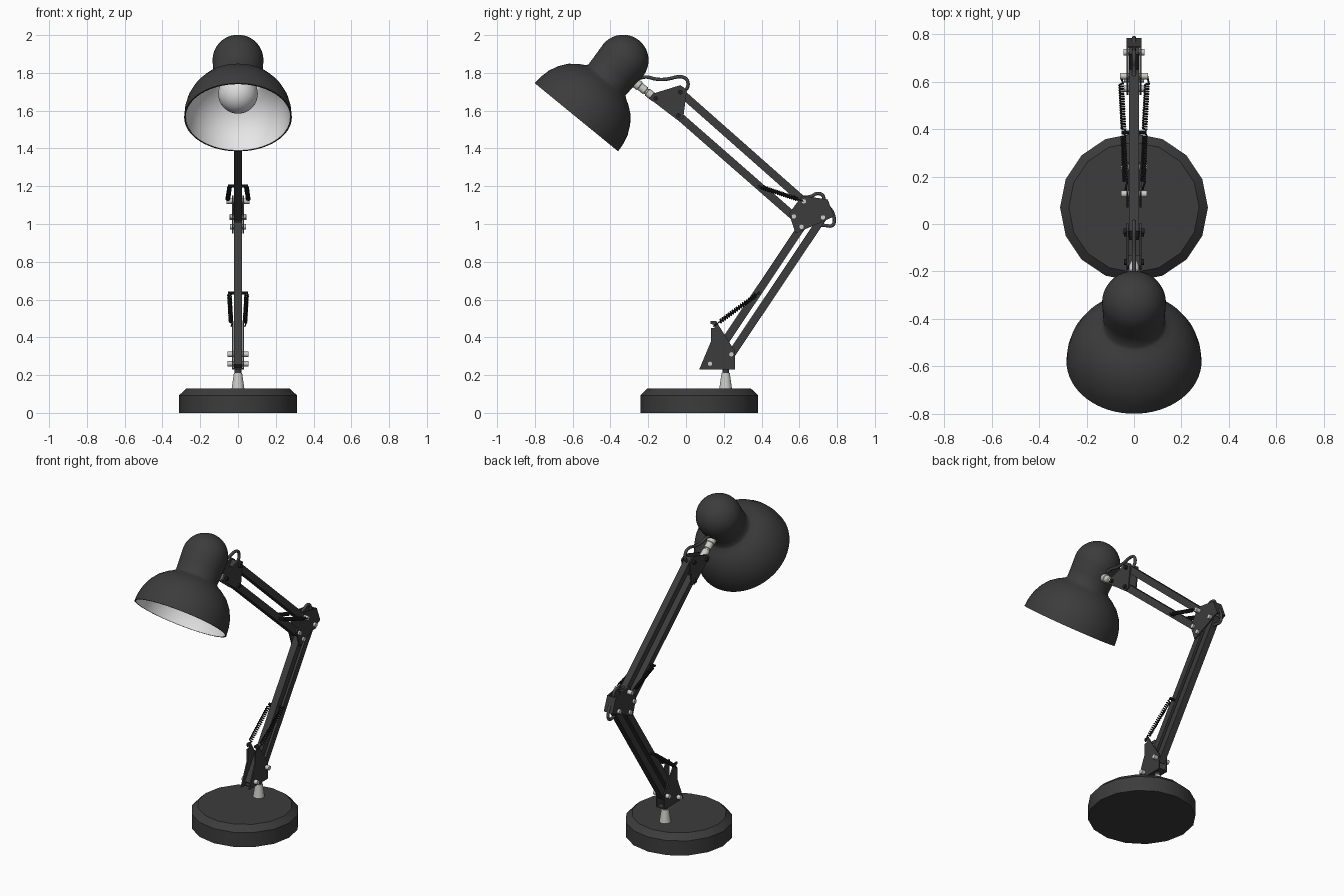
import bpy, bmesh, math
from mathutils import Vector

if "Cube" in bpy.data.objects:
    bpy.data.objects.remove(bpy.data.objects["Cube"])


def material(name, r, g, b):
    m = bpy.data.materials.new(name)
    m.diffuse_color = (r, g, b, 1)
    m.use_nodes = True
    m.node_tree.nodes["Principled BSDF"].inputs["Base Color"].default_value = m.diffuse_color
    return m


DARK = material("dark grey paint", 0.045, 0.045, 0.045)
BLACK = material("black spring", 0.016, 0.016, 0.016)
METAL = material("pale metal", 0.6, 0.6, 0.58)
WHITE = material("white enamel", 0.85, 0.85, 0.85)
BULB = material("bulb glass", 0.72, 0.72, 0.72)
CABLE = material("cable grey", 0.06, 0.06, 0.06)


def finish(name, bm, mat, smooth=None):
    bmesh.ops.recalc_face_normals(bm, faces=bm.faces)
    me = bpy.data.meshes.new(name)
    bm.to_mesh(me)
    bm.free()
    me.materials.append(mat)
    ob = bpy.data.objects.new(name, me)
    bpy.context.collection.objects.link(ob)
    if smooth:
        bpy.ops.object.select_all(action='DESELECT')
        ob.select_set(True)
        bpy.context.view_layer.objects.active = ob
        bpy.ops.object.shade_smooth_by_angle(angle=math.radians(smooth))
    return ob


def lathe(name, profile, origin, axis, mat, n=48, smooth=35):
    """Revolve (radius, height) points around an axis."""
    bm = bmesh.new()
    q = Vector((0, 0, 1)).rotation_difference(Vector(axis).normalized())
    rings = []
    for r, t in profile:
        k = 1 if r < 1e-6 else n
        rings.append([bm.verts.new(Vector(origin) + q @ Vector(
            (r * math.cos(i * math.tau / n), r * math.sin(i * math.tau / n), t)))
            for i in range(k)])
    for a, b in zip(rings, rings[1:]):
        for i in range(n):
            quad = [a[i % len(a)], a[(i + 1) % len(a)], b[(i + 1) % len(b)], b[i % len(b)]]
            bm.faces.new(list(dict.fromkeys(quad)))
    return finish(name, bm, mat, smooth)


def rod(name, a, b, r, mat, n=16):
    d = Vector(b) - Vector(a)
    return lathe(name, [(0, 0), (r, 0), (r, d.length), (0, d.length)], a, d, mat, n)


def prism(name, pts, spans, mat):
    """Extrude a side (y, z) outline over each x span."""
    bm = bmesh.new()
    for x0, x1 in spans:
        lo = [bm.verts.new((x0, y, z)) for y, z in pts]
        hi = [bm.verts.new((x1, y, z)) for y, z in pts]
        bm.faces.new(lo)
        bm.faces.new(hi)
        for i in range(len(pts)):
            j = (i + 1) % len(pts)
            bm.faces.new((lo[i], lo[j], hi[j], hi[i]))
    return finish(name, bm, mat)


def bar(name, a, b, width, half_x, extra=0.018):
    a, b = Vector(a), Vector(b)
    d = (b - a).normalized()
    n = Vector((-d.y, d.x)) * width / 2
    a, b = a - d * extra, b + d * extra
    return prism(name, [a - n, b - n, b + n, a + n], [(-half_x, half_x)], DARK)


def tube(name, pts, r, mat, kind='POLY', res=2):
    cu = bpy.data.curves.new(name, 'CURVE')
    cu.dimensions = '3D'
    cu.bevel_depth, cu.bevel_resolution, cu.use_fill_caps = r, res, True
    s = cu.splines.new(kind)
    s.points.add(len(pts) - 1)
    for p, co in zip(s.points, pts):
        p.co = (*co, 1)
    if kind == 'NURBS':
        s.order_u, s.use_endpoint_u, s.resolution_u = 3, True, 6
    cu.materials.append(mat)
    ob = bpy.data.objects.new(name, cu)
    bpy.context.collection.objects.link(ob)
    bpy.ops.object.select_all(action='DESELECT')
    ob.select_set(True)
    bpy.context.view_layer.objects.active = ob
    bpy.ops.object.convert(target='MESH')


def spring(name, a, b, turns=18, r=0.009):
    """Coil between two points with straight hook ends."""
    a, b = Vector(a), Vector(b)
    d = b - a
    q = Vector((0, 0, 1)).rotation_difference(d.normalized())
    pts = [a]
    for i in range(turns * 8 + 1):
        w = i * math.tau / 8
        t = 0.14 + 0.8 * i / (turns * 8)
        pts.append(a + d * t + q @ Vector((r * math.cos(w), r * math.sin(w), 0)))
    tube(name, pts + [b], 0.004, BLACK, res=1)


# Base and stem
lathe("base", [(0, 0), (0.312, 0), (0.312, 0.093), (0.275, 0.128), (0, 0.128)],
      (0, 0.07, 0), (0, 0, 1), DARK, n=16, smooth=30)
lathe("stem_collar", [(0, 0), (0.034, 0), (0.022, 0.085), (0, 0.085)],
      (0, 0.21, 0.125), (0, 0, 1), METAL, n=24)
rod("stem_pin", (0, 0.21, 0.2), (0, 0.21, 0.25), 0.018, DARK)

# Pivot points in the side plane (y, z)
A1, A2 = (0.127, 0.26), (0.24, 0.31)
E1, E2 = (0.612, 0.985), (0.725, 1.035)
U1, U2 = (0.571, 1.04), (0.624, 1.12)
H1, H2 = (-0.04, 1.575), (-0.03, 1.698)
H3 = (-0.16, 1.665)

# Arms
for nm, a, b in (("lower_arm_front", A1, E1), ("lower_arm_back", A2, E2),
                 ("upper_arm_under", U1, H1), ("upper_arm_top", U2, H2)):
    bar(nm, a, b, 0.042, 0.021)

# Bracket side plates
SIDES = [(0.023, 0.031), (-0.031, -0.023)]
prism("base_bracket", [(0.07, 0.23), (0.26, 0.23), (0.26, 0.325), (0.172, 0.465),
                       (0.16, 0.486), (0.13, 0.486), (0.13, 0.472), (0.15, 0.465),
                       (0.15, 0.45), (0.132, 0.45), (0.132, 0.378)], SIDES, DARK)
prism("base_bracket_floor", [(0.1, 0.23), (0.26, 0.23), (0.26, 0.238), (0.1, 0.238)],
      [(-0.025, 0.025)], DARK)
prism("elbow_bracket", [(0.58, 0.95), (0.785, 1.04), (0.75, 1.13), (0.615, 1.15),
                        (0.545, 1.055)], SIDES, DARK)
prism("elbow_bracket_back", [(0.785, 1.04), (0.75, 1.13), (0.742, 1.127), (0.777, 1.037)],
      [(-0.025, 0.025)], DARK)
prism("head_bracket", [(-0.195, 1.665), (-0.045, 1.55), (-0.015, 1.56), (0.005, 1.71),
                       (-0.03, 1.735), (-0.175, 1.69)], SIDES, DARK)
prism("head_bracket_web", [(-0.19, 1.665), (-0.15, 1.635), (-0.13, 1.68), (-0.172, 1.688)],
      [(-0.025, 0.025)], DARK)

# Bolts
for i, (p, w, m, r) in enumerate(((A1, 0.055, METAL, 0.014), (A2, 0.055, METAL, 0.014),
                                  (E1, 0.042, METAL, 0.014), (E2, 0.045, METAL, 0.014),
                                  (U1, 0.042, METAL, 0.014), (U2, 0.06, METAL, 0.014),
                                  (H1, 0.042, BLACK, 0.012), (H2, 0.045, BLACK, 0.012),
                                  (H3, 0.042, BLACK, 0.012))):
    rod(f"bolt_{i + 1}", (-w, *p), (w, *p), r, m, n=12)

# Springs and the rods they pull on
S1, S2 = (0.386, 0.635), (0.386, 1.2)
for i, p in enumerate((S1, S2)):
    rod(f"spring_rod_{i + 1}", (-0.052, *p), (0.052, *p), 0.008, BLACK, n=10)
for side, s in (("left", -1), ("right", 1)):
    spring(f"lower_spring_{side}", (s * 0.036, 0.145, 0.458), (s * 0.046, *S1))
    spring(f"upper_spring_{side}", (s * 0.056, *U2), (s * 0.044, *S2))

# Cables
tube("head_cable", [(0, -0.26, 1.765), (0, -0.22, 1.785), (0, -0.16, 1.765),
                    (0, -0.1, 1.765), (0, -0.03, 1.785), (0, 0.012, 1.765),
                    (0, 0.01, 1.71), (0, -0.03, 1.69)], 0.009, CABLE, 'NURBS')
tube("elbow_cable", [(0, 0.6, 1.14), (0, 0.66, 1.14), (0, 0.69, 1.165), (0, 0.73, 1.155),
                     (0, 0.73, 1.1), (0, 0.77, 1.08), (0, 0.79, 1.02), (0, 0.775, 0.985),
                     (0, 0.73, 0.995), (0, 0.69, 0.99)], 0.009, CABLE, 'NURBS')

# Lamp head: outer shell, inner lining, bulb, all on a tilted axis
C = Vector((0, -0.58, 1.565))
AX = Vector((0, 0.633, 0.774))
shell = [(0.285, 0), (0.281, 0.05), (0.269, 0.1), (0.245, 0.15), (0.212, 0.193),
         (0.17, 0.226), (0.14, 0.243), (0.128, 0.255), (0.131, 0.32)]
dome = [(0.135 * math.cos(i * math.pi / 20), 0.39 + 0.135 * math.sin(i * math.pi / 20))
        for i in range(10)]
lathe("shade", [(0.277, 0.0)] + shell + dome + [(0, 0.525)], C, AX, DARK, n=64, smooth=50)
lining = [(r - 0.008, t - (0.004 if t > 0 else 0)) for r, t in shell + dome] + [(0, 0.515)]
lathe("shade_lining", lining, C, AX, WHITE, n=64, smooth=50)
ball = [(0.105 * math.sin(i * math.pi / 16), 0.16 - 0.105 * math.cos(i * math.pi / 16))
        for i in range(13)]
ball[0] = (0, 0.055)
lathe("bulb", ball + [(0.05, 0.28), (0.045, 0.36), (0, 0.36)], C, AX, BULB, n=32, smooth=50)
rod("bulb_socket", C + AX * 0.34, C + AX * 0.5, 0.06, DARK, n=24)

# Stepped metal joint between head and bracket
J = Vector((0, -0.165, 1.667))
lathe("head_joint", [(0, 0), (0.022, 0), (0.022, 0.05), (0.017, 0.053), (0.017, 0.06),
                     (0.022, 0.063), (0.022, 0.1), (0.026, 0.103), (0.026, 0.15), (0, 0.15)],
      J, (0, -0.1, 0.078), METAL, n=20)
